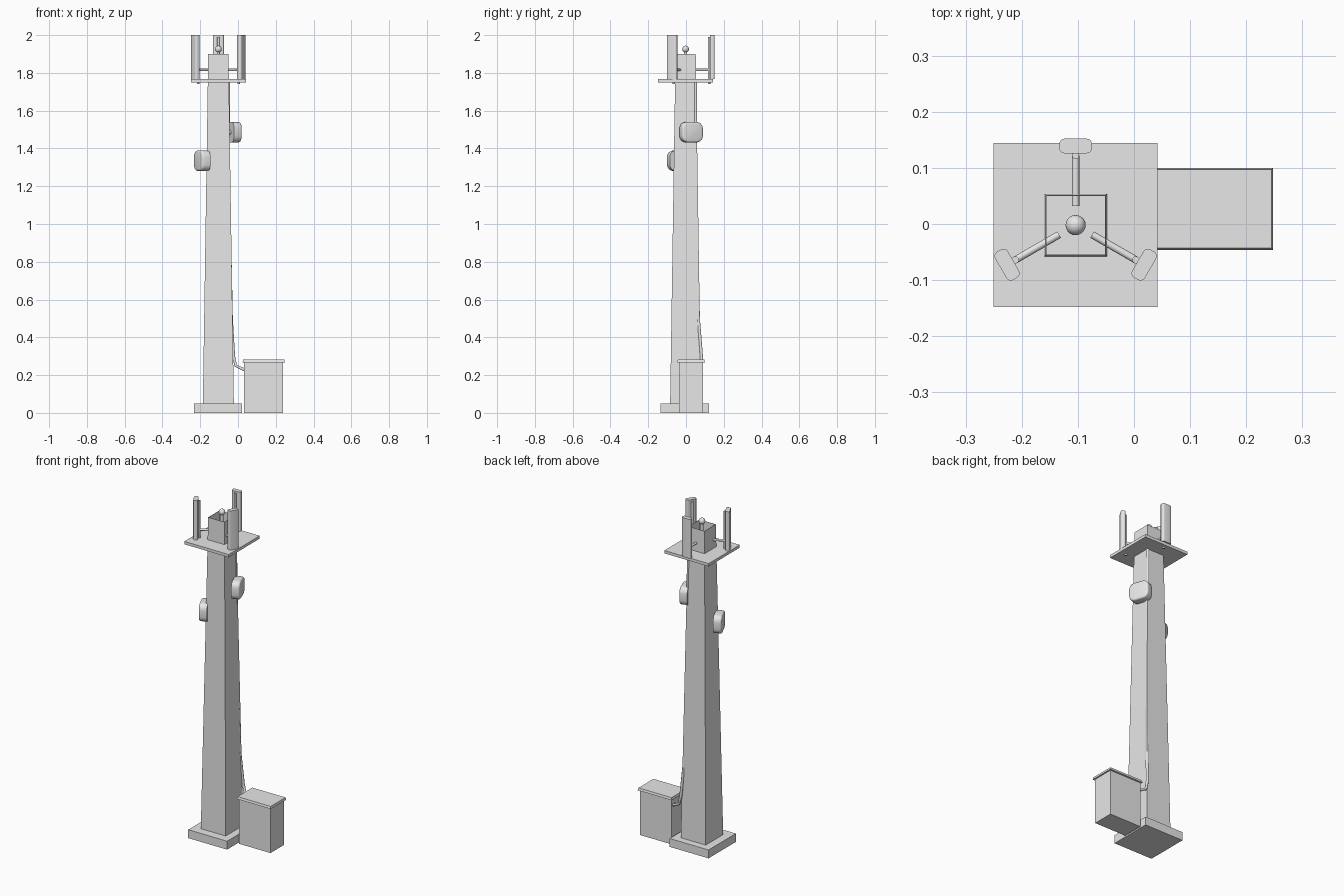
import bpy
import bmesh
from math import radians, cos, sin, pi
from mathutils import Matrix, Vector

cube = bpy.data.objects.get("Cube")
if cube:
    bpy.data.objects.remove(cube, do_unlink=True)

GREY = (0.8, 0.8, 0.8, 1)
mat = bpy.data.materials.new("light_grey")
mat.use_nodes = True
mat.diffuse_color = GREY
mat.node_tree.nodes["Principled BSDF"].inputs["Base Color"].default_value = GREY

CX, CY = -0.104, -0.002          # tower axis
DECK = 1.767                     # top of the platform


def add(name, bm, smooth=False):
    bmesh.ops.recalc_face_normals(bm, faces=bm.faces)
    mesh = bpy.data.meshes.new(name)
    bm.to_mesh(mesh)
    bm.free()
    mesh.materials.append(mat)
    obj = bpy.data.objects.new(name, mesh)
    bpy.context.collection.objects.link(obj)
    if smooth:
        bpy.ops.object.select_all(action='DESELECT')
        obj.select_set(True)
        bpy.context.view_layer.objects.active = obj
        bpy.ops.object.shade_smooth_by_angle(angle=radians(40))
    return obj


def frustum(name, x, y, z0, z1, bottom, top, closed=True):
    """Box with half sizes given at the bottom and the top."""
    bm = bmesh.new()
    rings = []
    for z, (hx, hy) in ((z0, bottom), (z1, top)):
        rings.append([bm.verts.new((x + sx * hx, y + sy * hy, z))
                      for sx, sy in ((-1, -1), (1, -1), (1, 1), (-1, 1))])
    for i in range(4):
        j = (i + 1) % 4
        bm.faces.new((rings[0][i], rings[0][j], rings[1][j], rings[1][i]))
    if closed:
        bm.faces.new(rings[0])
        bm.faces.new(rings[1])
    return add(name, bm)


def rod(name, a, b, radius, sides=12):
    a, b = Vector(a), Vector(b)
    turn = (b - a).to_track_quat('Z', 'Y').to_matrix().to_4x4()
    bm = bmesh.new()
    bmesh.ops.create_cone(bm, cap_ends=True, segments=sides, radius1=radius, radius2=radius,
                          depth=(b - a).length, matrix=Matrix.Translation((a + b) / 2) @ turn)
    return add(name, bm, True)


def rounded_box(name, size, axis, corner, rim, matrix):
    """Box with rounded edges along one axis and a smaller bevel on the rims."""
    bm = bmesh.new()
    bmesh.ops.create_cube(bm, size=1, matrix=Matrix.Diagonal((*size, 1)))
    edges = [e for e in bm.edges
             if abs((e.verts[0].co - e.verts[1].co).normalized()[axis]) > 0.9]
    bmesh.ops.bevel(bm, geom=edges, offset=corner, segments=4, profile=0.5, affect='EDGES')
    if rim:
        front = [e for e in bm.edges if all(v.co[axis] > size[axis] * 0.49 for v in e.verts)]
        bmesh.ops.bevel(bm, geom=front, offset=rim, segments=3, profile=0.5, affect='EDGES')
    bm.transform(matrix)
    return add(name, bm, True)


def polar(angle, radius, z):
    return (CX + radius * cos(angle), CY + radius * sin(angle), z)


# Foundation, hollow tapering tower and platform
frustum("foundation", CX - 0.002, CY - 0.004, 0, 0.05, (0.128, 0.128), (0.128, 0.128))
tower = frustum("tower", CX, CY, 0.05, 1.9, (0.082, 0.082), (0.0535, 0.0535), closed=False)
wall = tower.modifiers.new("wall", 'SOLIDIFY')
wall.thickness = 0.002
frustum("platform", CX, CY, 1.75, DECK, (0.146, 0.146), (0.146, 0.146))

# Beacon on a short mast inside the tower head
rod("beacon_mast", (CX, CY, DECK - 0.005), (CX, CY, 1.92), 0.008)
bm = bmesh.new()
bmesh.ops.create_uvsphere(bm, u_segments=20, v_segments=12, radius=0.018,
                          matrix=Matrix.Translation((CX, CY, 1.926)))
add("beacon", bm, True)

# Three sector antennas with poles and arms
for n in range(3):
    a = pi / 2 + n * 2 * pi / 3
    place = Matrix.Translation(polar(a, 0.141, (DECK + 2) / 2)) @ Matrix.Rotation(a, 4, 'Z')
    rounded_box(f"antenna_panel_{n + 1}", (0.026, 0.058, 2 - DECK), 2, 0.009, 0, place)
    rod(f"antenna_pole_{n + 1}", polar(a, 0.124, 1.742), polar(a, 0.124, 1.99), 0.0065)
    rod(f"antenna_arm_{n + 1}", polar(a, 0.034, 1.816), polar(a, 0.124, 1.816), 0.0065)

# Two relay dishes with mounts
for name, deg, radius, z in (("upper", 20, 0.09, 1.486), ("lower", 204, 0.095, 1.335)):
    a = radians(deg)
    place = Matrix.Translation(polar(a, radius, z)) @ Matrix.Rotation(a, 4, 'Z')
    rounded_box(f"{name}_dish", (0.046, 0.118, 0.108), 0, 0.034, 0.01, place)
    rod(f"{name}_dish_mount", polar(a, 0.045, z), polar(a, radius, z), 0.012)

# Equipment cabinet and lid
frustum("cabinet", 0.135, 0.027, 0, 0.27, (0.104, 0.063), (0.104, 0.063))
frustum("cabinet_lid", 0.136, 0.027, 0.268, 0.282, (0.112, 0.073), (0.109, 0.07))

# Cable from the platform down to the cabinet
curve = bpy.data.curves.new("cable", 'CURVE')
curve.dimensions = '3D'
curve.bevel_depth = 0.008
curve.bevel_resolution = 2
curve.use_fill_caps = True
path = [(-0.051, 0.051, 1.76), (-0.049, 0.052, 1.2), (-0.035, 0.066, 0.5),
        (-0.023, 0.082, 0.3), (-0.012, 0.083, 0.25), (0.04, 0.072, 0.225)]
spline = curve.splines.new('POLY')
spline.points.add(len(path) - 1)
for point, co in zip(spline.points, path):
    point.co = (*co, 1)
curve.materials.append(mat)
bpy.context.collection.objects.link(bpy.data.objects.new("cable", curve))
